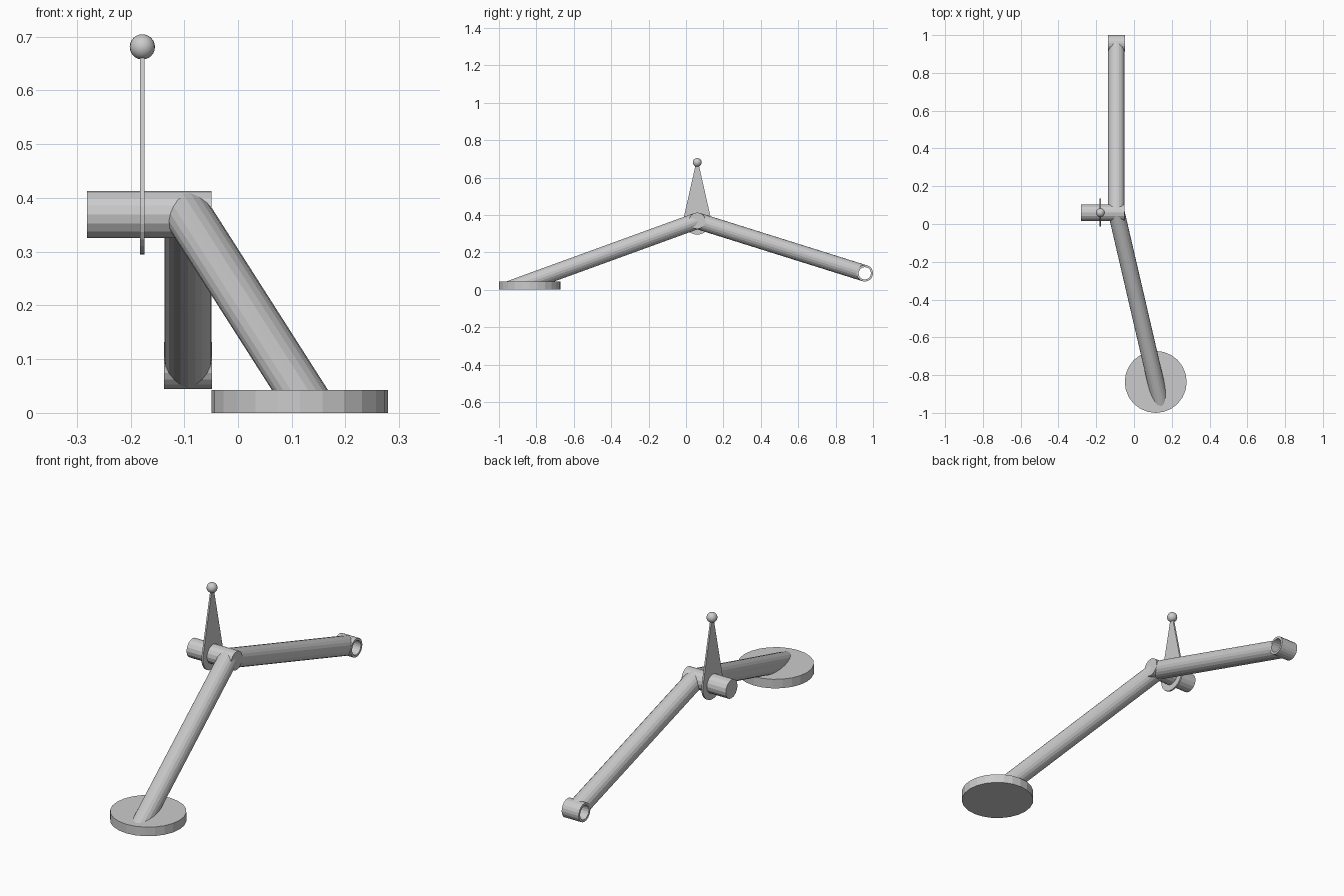
import bpy, bmesh, math
from mathutils import Vector

if "Cube" in bpy.data.objects:
    bpy.data.objects.remove(bpy.data.objects["Cube"])

R = 0.044                                  # shared tube radius
PIVOT = Vector((-0.093, 0.06, 0.369))
HUB = Vector((-0.093, 0.956, 0.088))
FOOT = Vector((0.115, -0.836, 0.0))


def finish(name, bm):
    bmesh.ops.recalc_face_normals(bm, faces=bm.faces)
    me = bpy.data.meshes.new(name)
    bm.to_mesh(me)
    bm.free()
    ob = bpy.data.objects.new(name, me)
    bpy.context.collection.objects.link(ob)
    return ob


def rod(name, a, b, r, sides=16, floor=None):
    """Cylinder from a to b; 'floor' slides the far end along the axis to that height."""
    a, b = Vector(a), Vector(b)
    d = (b - a).normalized()
    u = d.cross(Vector((0, 0, 1)))
    u = u.normalized() if u.length > 1e-4 else Vector((1, 0, 0))
    v = u.cross(d)
    bm = bmesh.new()
    rings = []
    for c in (a, b):
        pts = [c + r * (u * math.cos(t) + v * math.sin(t))
               for t in (2 * math.pi * i / sides for i in range(sides))]
        if floor is not None and c is b:
            pts = [p + d * ((floor - p.z) / d.z) for p in pts]
        rings.append([bm.verts.new(p) for p in pts])
    for i in range(sides):
        j = (i + 1) % sides
        bm.faces.new((rings[0][i], rings[0][j], rings[1][j], rings[1][i]))
    bm.faces.new(rings[0])
    bm.faces.new(rings[1])
    return finish(name, bm)


# Round foot and the long arm that lands on it
rod("foot_pad", FOOT, FOOT + Vector((0, 0, 0.043)), 0.164, 24)
rod("front_arm", PIVOT, FOOT + Vector((0, 0, 0.043)), R, 20, floor=0.035)

# Pivot shaft
rod("pivot_shaft", (-0.281, PIVOT.y, PIVOT.z), (-0.049, PIVOT.y, PIVOT.z), R)

# Rear arm and its bored end hub
rear = rod("rear_arm", PIVOT, HUB, R, 20)
half = Vector((R + 0.0005, 0, 0))
hub = rod("rear_hub", HUB - half, HUB + half, R, 20)
bore = rod("bore_cutter", HUB - half * 2, HUB + half * 2, 0.033, 20)
bore.hide_render = True
bore.hide_set(True)
for ob in (rear, hub):
    m = ob.modifiers.new("bore", 'BOOLEAN')
    m.operation = 'DIFFERENCE'
    m.solver = 'EXACT'
    m.object = bore

# Teardrop lever plate around the shaft
X, BALL_Z, LR = -0.178, 0.681, 0.074
tilt = math.radians(12)
profile = [(LR * math.cos(t), PIVOT.z + LR * math.sin(t))
           for t in (math.pi - tilt + (math.pi + 2 * tilt) * i / 16 for i in range(17))]
profile += [(0.009, BALL_Z - 0.015), (-0.009, BALL_Z - 0.015)]
bm = bmesh.new()
face = bm.faces.new([bm.verts.new((X - 0.004, PIVOT.y + y, z)) for y, z in profile])
ext = bmesh.ops.extrude_face_region(bm, geom=[face])
bmesh.ops.translate(bm, vec=(0.008, 0, 0),
                    verts=[g for g in ext["geom"] if isinstance(g, bmesh.types.BMVert)])
finish("lever_plate", bm)

# Ball on the lever tip
bm = bmesh.new()
bmesh.ops.create_uvsphere(bm, u_segments=20, v_segments=12, radius=0.0235)
bmesh.ops.translate(bm, vec=(X, PIVOT.y, BALL_Z), verts=bm.verts)
ball = finish("lever_ball", bm)
for p in ball.data.polygons:
    p.use_smooth = True
